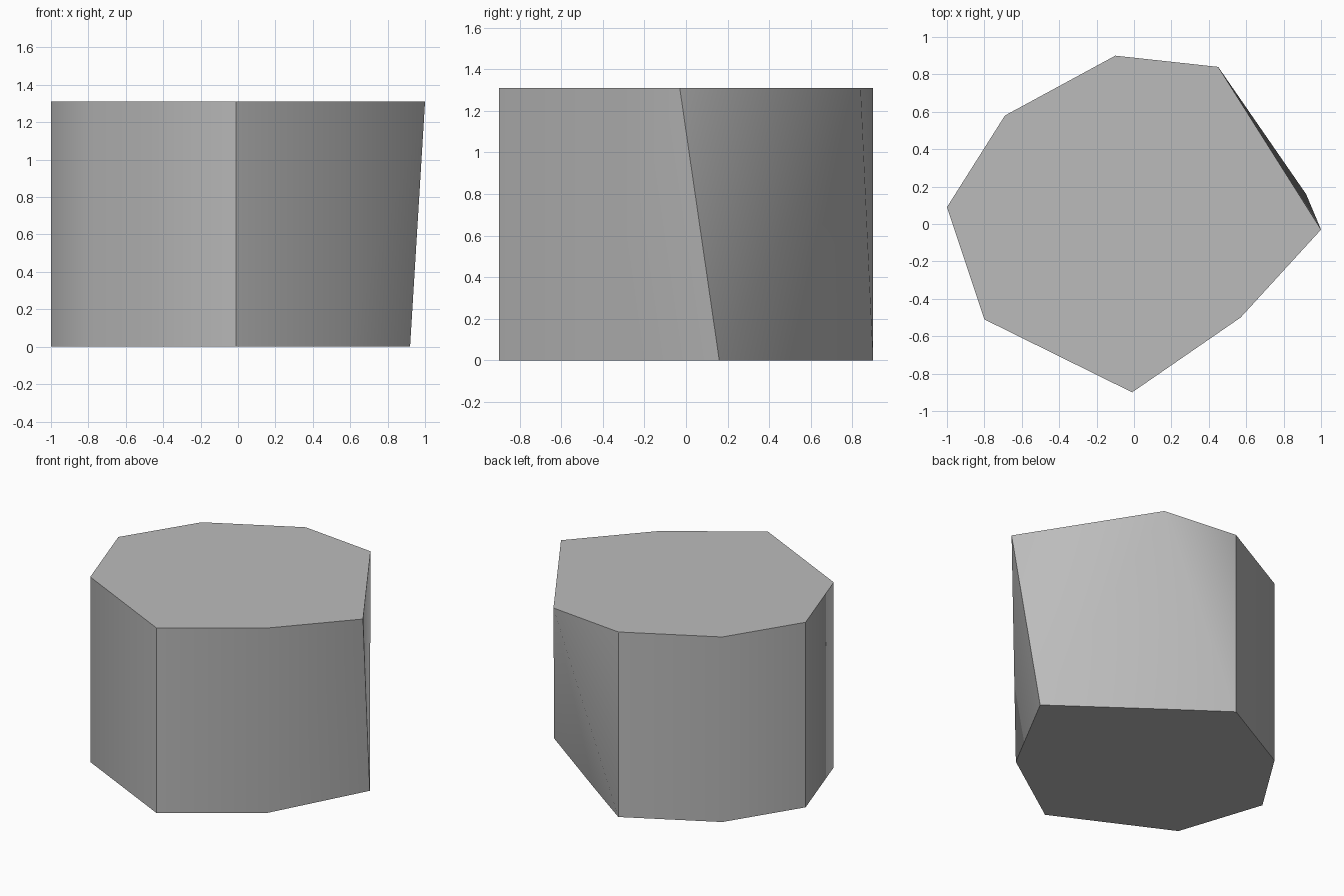
import bpy
import bmesh

# Remove the default cube
cube = bpy.data.objects.get("Cube")
if cube:
    bpy.data.objects.remove(cube, do_unlink=True)

HEIGHT = 1.31

# Plain grey stone
stone = bpy.data.materials.new("stone_grey")
stone.use_nodes = True
GREY = (0.5, 0.5, 0.5, 1.0)
stone.diffuse_color = GREY
stone.node_tree.nodes["Principled BSDF"].inputs["Base Color"].default_value = GREY

# Irregular eight-sided outline, counter-clockwise from the front corner
outline = [(-0.01, -0.9), (0.57, -0.5), (1.0, -0.03), (0.45, 0.84),
           (-0.1, 0.9), (-0.69, 0.58), (-1.0, 0.09), (-0.8, -0.51)]
# Two corners shift at the foot, which gives the leaning side
foot_shift = {2: (0.92, 0.16), 3: (0.29, 0.62)}
sharp_corners = {0, 2, 4, 6}

bm = bmesh.new()
top = [bm.verts.new((x, y, HEIGHT)) for x, y in outline]
foot = [bm.verts.new((*foot_shift.get(i, p), 0)) for i, p in enumerate(outline)]
caps = [bm.faces.new(top), bm.faces.new(foot[::-1])]

# Walls, with the twisted ones split so the block bulges outward
count = len(outline)
for i in range(count):
    j = (i + 1) % count
    if i == 2:
        bm.faces.new((foot[i], top[j], top[i]))
        bm.faces.new((foot[i], foot[j], top[j]))
    elif i == 3:
        bm.faces.new((foot[i], foot[j], top[i]))
        bm.faces.new((foot[j], top[j], top[i]))
    else:
        bm.faces.new((foot[i], foot[j], top[j], top[i]))

# Soft walls with crisp rims and crisp main corners
for face in bm.faces:
    face.smooth = True
for cap in caps:
    for edge in cap.edges:
        edge.smooth = False
for i in sharp_corners:
    bm.edges.get((top[i], foot[i])).smooth = False

mesh = bpy.data.meshes.new("stone_block")
bm.normal_update()
bm.to_mesh(mesh)
bm.free()
mesh.materials.append(stone)
block = bpy.data.objects.new("stone_block", mesh)
bpy.context.collection.objects.link(block)
